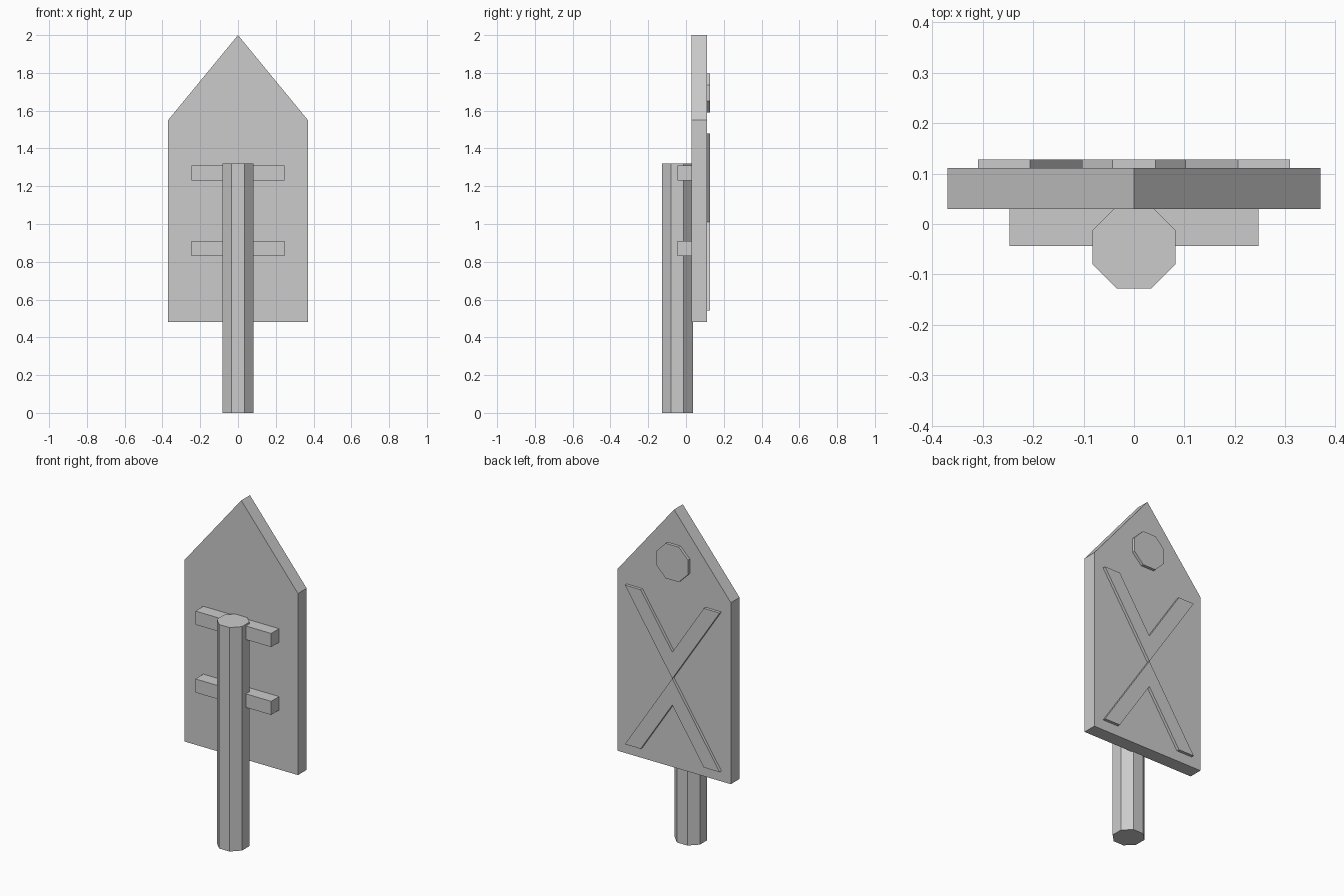
import bpy, bmesh, math

if "Cube" in bpy.data.objects:
    bpy.data.objects.remove(bpy.data.objects["Cube"])


def prism(name, outline, origin, direction):
    """Extrude a flat outline (list of 3D points built by origin) along direction."""
    bm = bmesh.new()
    face = bm.faces.new([bm.verts.new(origin(a, b)) for a, b in outline])
    ret = bmesh.ops.extrude_face_region(bm, geom=[face])
    verts = [v for v in ret["geom"] if isinstance(v, bmesh.types.BMVert)]
    bmesh.ops.translate(bm, verts=verts, vec=direction)
    bmesh.ops.recalc_face_normals(bm, faces=bm.faces)
    mesh = bpy.data.meshes.new(name)
    bm.to_mesh(mesh)
    bm.free()
    obj = bpy.data.objects.new(name, mesh)
    bpy.context.collection.objects.link(obj)
    return obj


def upright(name, outline, y0, y1):
    return prism(name, outline, lambda x, z: (x, y0, z), (0, y1 - y0, 0))


def octagon(apothem, cx, cy):
    r = apothem / math.cos(math.pi / 8)
    angles = [math.pi / 8 + i * math.pi / 4 for i in range(8)]
    return [(cx + r * math.cos(a), cy + r * math.sin(a)) for a in angles]


# Eight-sided post
prism("post", octagon(0.082, 0, -0.046), lambda x, y: (x, y, 0), (0, 0, 1.32))

# Pointed board
upright("board", [(-0.37, 0.48), (0.37, 0.48), (0.37, 1.55), (0, 2.0), (-0.37, 1.55)],
        0.03, 0.111)

# Two support bars between post and board
for label, z in (("lower", 0.83), ("upper", 1.23)):
    upright(label + "_support_bar",
            [(-0.247, z), (0.247, z), (0.247, z + 0.08), (-0.247, z + 0.08)], -0.044, 0.03)

# Raised cross on the back: two chevrons meeting at a point
for label, s in (("upper", 1), ("lower", -1)):
    pts = [(0, 0), (0.309, 0.469), (0.206, 0.469), (0, 0.156), (-0.206, 0.469), (-0.309, 0.469)]
    upright(label + "_cross_chevron", [(x, 1.01 + s * z) for x, z in pts], 0.111, 0.128)

# Raised disc above the cross
upright("back_disc", octagon(0.103, 0, 1.693), 0.111, 0.128)
